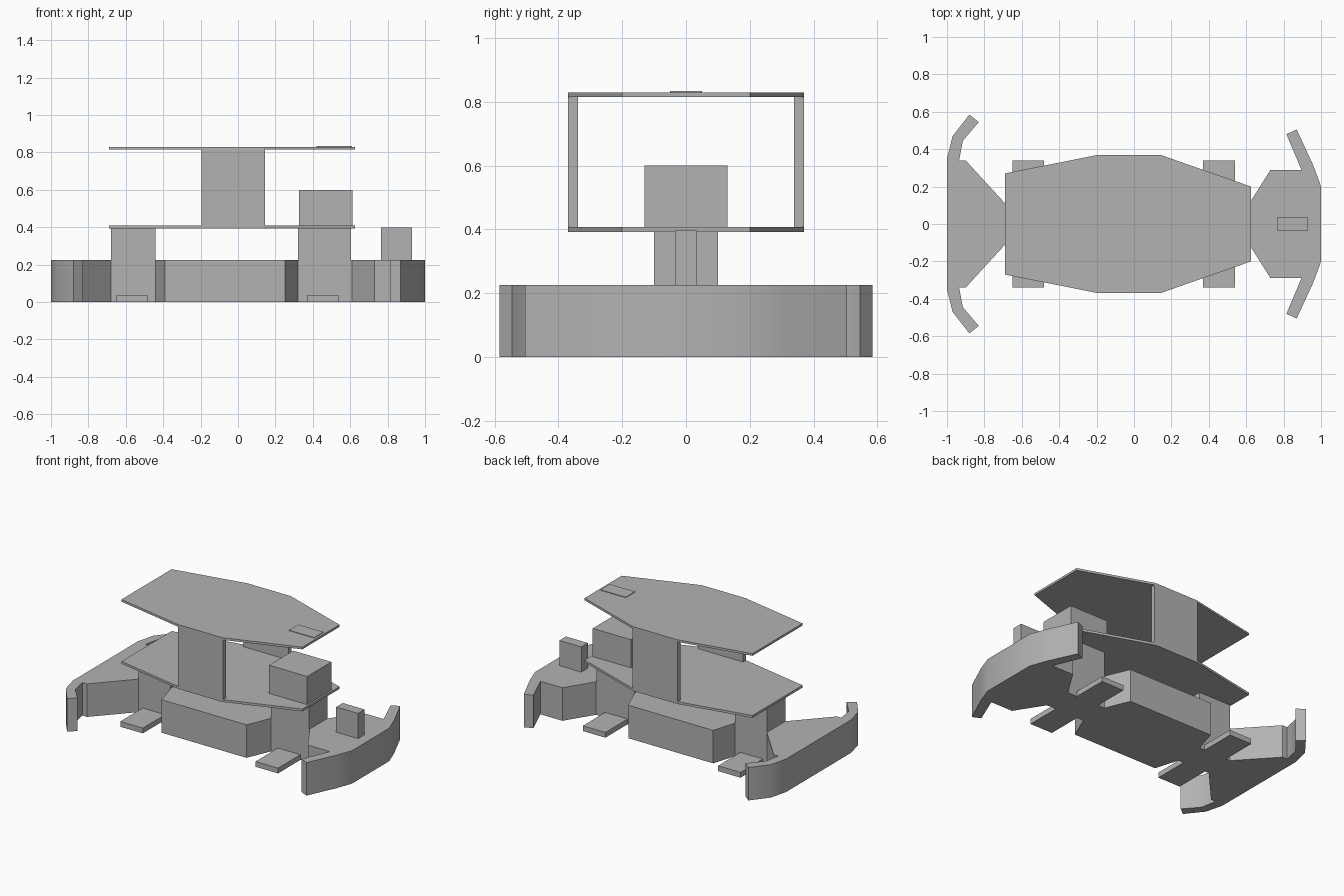
import bpy
import bmesh
import math

default_cube = bpy.data.objects.get("Cube")
if default_cube:
    bpy.data.objects.remove(default_cube, do_unlink=True)

grey = bpy.data.materials.new("plain grey")
grey.use_nodes = True
colour = (0.45, 0.45, 0.45, 1)
grey.diffuse_color = colour
for node in grey.node_tree.nodes:
    if node.type == 'BSDF_PRINCIPLED':
        node.inputs["Base Color"].default_value = colour


def prism(name, outline, bottom, top):
    """Extrude a plan outline between two heights."""
    bm = bmesh.new()
    face = bm.faces.new([bm.verts.new((x, y, bottom)) for x, y in outline])
    lifted = bmesh.ops.extrude_face_region(bm, geom=[face])["geom"]
    for v in lifted:
        if isinstance(v, bmesh.types.BMVert):
            v.co.z = top
    bmesh.ops.recalc_face_normals(bm, faces=bm.faces)
    mesh = bpy.data.meshes.new(name)
    bm.to_mesh(mesh)
    bm.free()
    mesh.materials.append(grey)
    obj = bpy.data.objects.new(name, mesh)
    bpy.context.collection.objects.link(obj)
    return obj


def block(name, x0, x1, y0, y1, z0, z1):
    return prism(name, [(x0, y0), (x1, y0), (x1, y1), (x0, y1)], z0, z1)


def mirrored(half):
    """Complete an outline symmetric about the long axis."""
    return half + [(x, -y) for x, y in reversed(half)]


# Chassis with curved bumpers, narrow waists and a wide middle body
base_top, deck_low, deck_high = 0.225, 0.392, 0.408
chassis_half = [
    (-1, 0.35), (-0.97, 0.47), (-0.88, 0.585), (-0.83, 0.545),
    (-0.915, 0.445), (-0.935, 0.34), (-0.90, 0.34), (-0.68, 0.10),
    (-0.44, 0.10), (-0.39, 0.265), (0.25, 0.265), (0.32, 0.10),
    (0.61, 0.10), (0.73, 0.29), (0.895, 0.29), (0.815, 0.48),
    (0.87, 0.505), (0.96, 0.31), (1, 0.20)]
chassis = prism("chassis", mirrored(chassis_half), 0, base_top)
bpy.ops.object.select_all(action='DESELECT')
chassis.select_set(True)
bpy.context.view_layer.objects.active = chassis
bpy.ops.object.shade_smooth_by_angle(angle=math.radians(30))

# Deck and roof share one outline
deck_half = [(-0.69, 0.27), (-0.19, 0.37), (0.14, 0.37), (0.625, 0.20)]
prism("deck", mirrored(deck_half), deck_low, deck_high)
prism("roof", mirrored(deck_half), 0.815, 0.83)
block("roof_plate", 0.42, 0.61, -0.05, 0.05, 0.83, 0.834)

# Pillars under the deck, box above it and post on the bumper
block("rear_pillar", -0.68, -0.44, -0.10, 0.10, base_top, deck_low)
block("front_pillar", 0.32, 0.605, -0.10, 0.10, base_top, deck_low)
block("deck_box", 0.325, 0.613, -0.13, 0.13, deck_high, 0.60)
block("bumper_post", 0.765, 0.93, -0.035, 0.035, base_top, 0.397)

# Side panels and foot plates on both sides
for side, s in (("left", 1), ("right", -1)):
    block(side + "_panel", -0.195, 0.145, s * 0.338, s * 0.37, deck_high, 0.815)
    for end, x in (("rear", -0.65), ("front", 0.37)):
        block(f"{side}_{end}_foot", x, x + 0.17, s * 0.10, s * 0.34, 0, 0.036)
